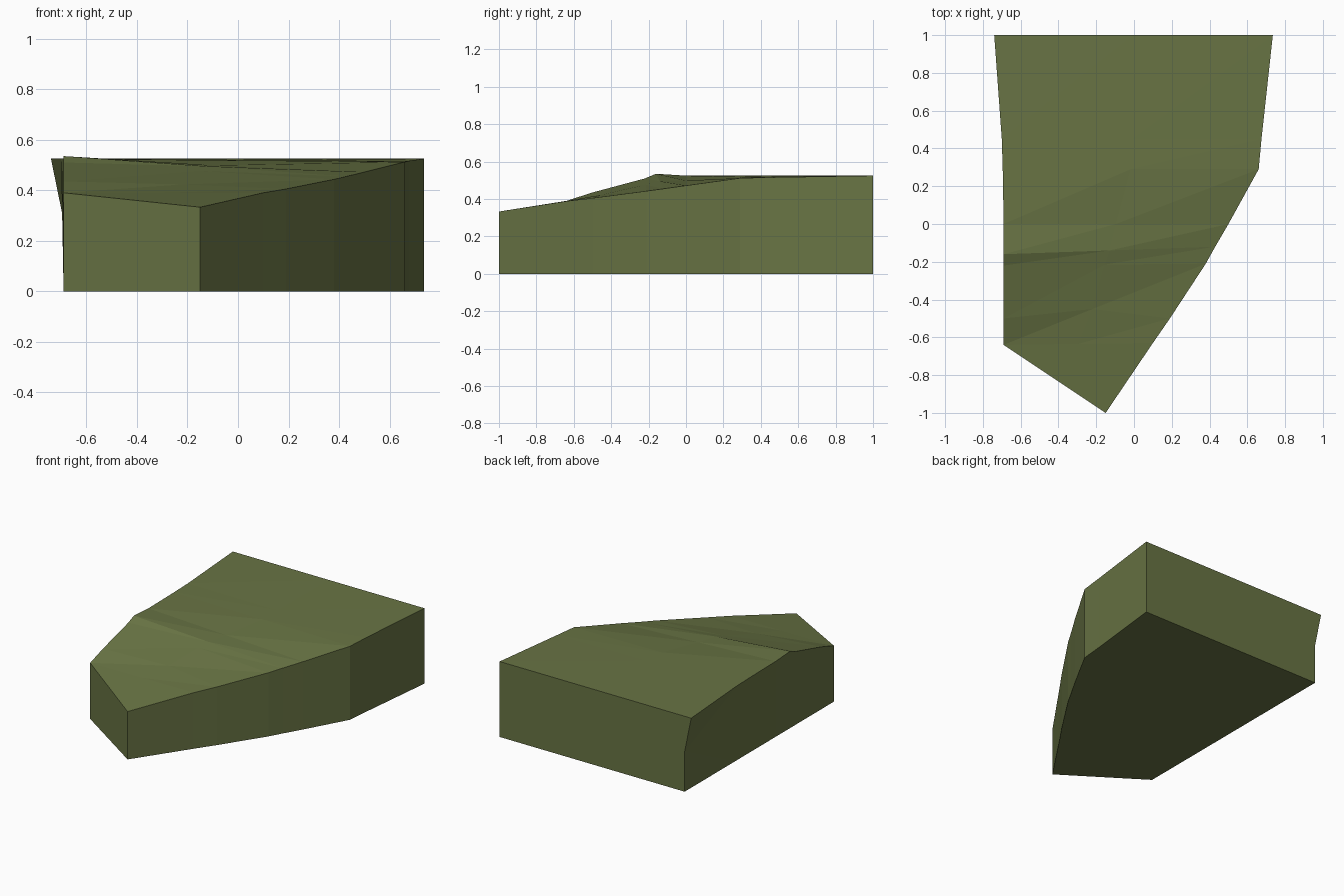
import bpy
import bmesh

cube = bpy.data.objects.get("Cube")
if cube:
    bpy.data.objects.remove(cube, do_unlink=True)

# Single olive colour
olive = bpy.data.materials.new("olive green")
olive.use_nodes = True
colour = (0.14, 0.175, 0.058, 1)
olive.diffuse_color = colour
olive.node_tree.nodes["Principled BSDF"].inputs["Base Color"].default_value = colour

# Rim stations from front to back: left rim point, right rim point
stations = [
    ((-0.69, -0.64, 0.39), (0.10, -0.63, 0.39)),
    ((-0.69, -0.50, 0.435), (0.19, -0.50, 0.405)),
    ((-0.69, -0.22, 0.51), (0.38, -0.21, 0.443)),
    ((-0.69, -0.16, 0.535), (0.43, -0.12, 0.455)),
    ((-0.69, 0.00, 0.525), (0.50, 0.00, 0.472)),
    ((-0.695, 0.29, 0.525), (0.66, 0.29, 0.512)),
    ((-0.70, 0.45, 0.525), (0.675, 0.45, 0.516)),
    ((-0.74, 1.00, 0.525), (0.735, 1.00, 0.525)),
]
WALL_X = -0.69

bm = bmesh.new()


def face(*verts):
    bm.faces.new(verts)


# Pointed front edge
nose_low = bm.verts.new((-0.15, -1, 0))
nose_top = bm.verts.new((-0.15, -1, 0.333))

rows = []
for i, (left, right) in enumerate(stations):
    mid = [(a + b) / 2 for a, b in zip(left, right)]
    if i == 1:  # hollow in the front slope
        mid = (-0.22, -0.45, 0.423)
    points = [(WALL_X, left[1], 0), left, mid, right, (right[0], right[1], 0)]
    rows.append([bm.verts.new(p) for p in points])

# Front walls and front top facet
first, last = rows[0], rows[-1]
face(nose_low, nose_top, first[1], first[0])
face(nose_low, first[4], first[3], nose_top)
face(nose_top, first[3], first[2], first[1])

# Top facets and side walls, the rear left corner flaring above a kink
kink = bm.verts.new((WALL_X, 1, 0.28))
for a, b in zip(rows, rows[1:]):
    for j in (1, 2):
        face(a[j], a[j + 1], b[j + 1])
        face(a[j], b[j + 1], b[j])
    face(a[4], b[4], b[3], a[3])
    if b is last:
        face(a[0], a[1], kink)
        face(a[0], kink, b[0])
        face(a[1], b[1], kink)
    else:
        face(a[0], a[1], b[1], b[0])

# Back wall and flat base
face(last[0], kink, last[1], last[2], last[3], last[4])
face(nose_low, *[r[0] for r in rows], *[r[4] for r in reversed(rows)])
bmesh.ops.recalc_face_normals(bm, faces=bm.faces)

mesh = bpy.data.meshes.new("wedge_block")
bm.to_mesh(mesh)
bm.free()
mesh.materials.append(olive)
block = bpy.data.objects.new("wedge_block", mesh)
bpy.context.collection.objects.link(block)
